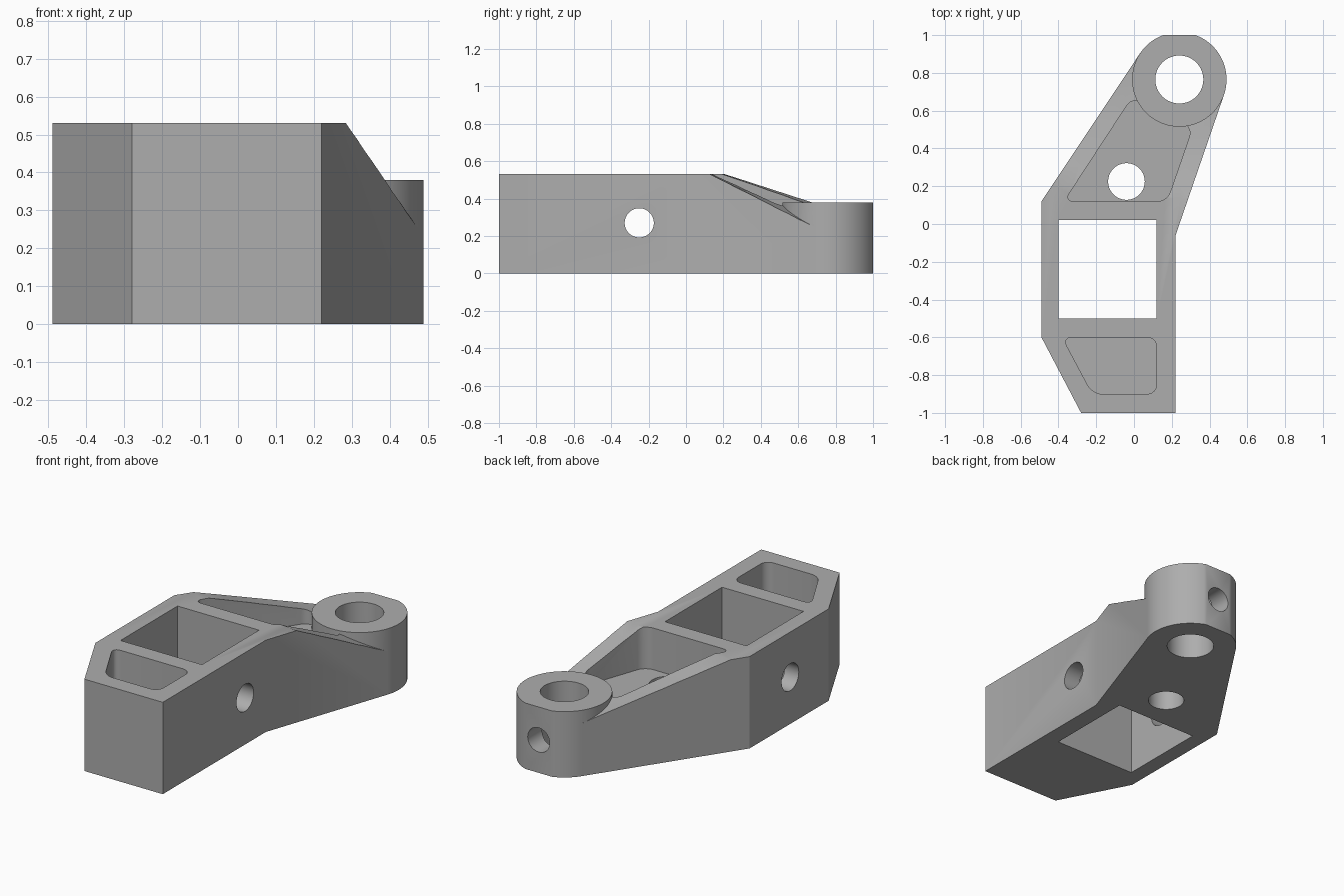
import bpy, bmesh, math
from mathutils import Vector, Matrix

if "Cube" in bpy.data.objects:
    bpy.data.objects.remove(bpy.data.objects["Cube"])

grey = bpy.data.materials.new("plain grey")
grey.use_nodes = True
COLOUR = (0.42, 0.42, 0.42, 1)
grey.diffuse_color = COLOUR
grey.node_tree.nodes["Principled BSDF"].inputs["Base Color"].default_value = COLOUR

TOP, BOSS_TOP, FLOOR = 0.53, 0.38, 0.29
BOSS, RADIUS = Vector((0.24, 0.765)), 0.25


def finish(name, bm):
    bmesh.ops.recalc_face_normals(bm, faces=bm.faces)
    mesh = bpy.data.meshes.new(name)
    bm.to_mesh(mesh)
    bm.free()
    mesh.materials.append(grey)
    obj = bpy.data.objects.new(name, mesh)
    bpy.context.collection.objects.link(obj)
    return obj


def prism(name, outline, z0, z1, rounding=0):
    bm = bmesh.new()
    face = bm.faces.new([bm.verts.new((x, y, z0)) for x, y in outline])
    up = bmesh.ops.extrude_face_region(bm, geom=[face])["geom"]
    bmesh.ops.translate(bm, verts=[v for v in up if isinstance(v, bmesh.types.BMVert)],
                        vec=(0, 0, z1 - z0))
    if rounding:
        sides = [e for e in bm.edges if abs(e.verts[0].co.z - e.verts[1].co.z) > 0.01]
        bmesh.ops.bevel(bm, geom=sides, offset=rounding, segments=6,
                        profile=0.5, affect='EDGES')
    return finish(name, bm)


def rod(name, centre, radius, length, axis='Z', sides=64):
    bm = bmesh.new()
    turn = Matrix() if axis == 'Z' else Matrix.Rotation(math.pi / 2, 4, {'X': 'Y', 'Y': 'X'}[axis])
    bmesh.ops.create_cone(bm, cap_ends=True, segments=sides, radius1=radius, radius2=radius,
                          depth=length, matrix=Matrix.Translation(centre) @ turn)
    return finish(name, bm)


def combine(target, other, operation='DIFFERENCE'):
    mod = target.modifiers.new(operation, 'BOOLEAN')
    mod.operation, mod.object, mod.solver = operation, other, 'EXACT'
    bpy.context.view_layer.objects.active = target
    bpy.ops.object.modifier_apply(modifier=mod.name)
    bpy.data.objects.remove(other)


def tangent(corner, side):
    # Point where a line from the corner touches the boss
    to_boss = BOSS - Vector(corner)
    angle = math.atan2(to_boss.y, to_boss.x) + side * (math.pi / 2 + math.asin(RADIUS / to_boss.length))
    angle -= side * 2 * math.asin(RADIUS / to_boss.length) * (side < 0 or side > 0)
    angle += side * 2 * math.asin(RADIUS / to_boss.length)
    return BOSS + RADIUS * Vector((math.cos(angle), math.sin(angle)))


# Arm body
left_corner, right_corner = (-0.49, 0.12), (0.22, -0.06)
left_end, right_end = tangent(left_corner, 1), tangent(right_corner, -1)
body = prism("bracket_arm", [(-0.28, -1), (0.22, -1), right_corner, right_end,
                             left_end, left_corner, (-0.49, -0.6)], 0, TOP)

# Gently twisted slope running down to the boss
left_a, left_b = Vector((-0.43, 0.21, TOP)), Vector((*left_end, 0.305))
right_a, right_b = Vector((0.285, 0.13, TOP)), Vector((*right_end, 0.25))
bm = bmesh.new()
bmesh.ops.create_grid(bm, x_segments=8, y_segments=8, size=1)
for v in bm.verts:
    across, along = 0.5 + 0.8 * v.co.x, 0.75 + 0.8 * v.co.y
    v.co = left_a.lerp(left_b, along).lerp(right_a.lerp(right_b, along), across)
up = bmesh.ops.extrude_face_region(bm, geom=bm.faces[:])["geom"]
for v in up:
    if isinstance(v, bmesh.types.BMVert):
        v.co.z = 1
combine(body, finish("slope_cutter", bm))

# Rounded pockets
combine(body, prism("rear_pocket", [(-0.37, 0.12), (0.175, 0.12), (0.31, 0.51), (-0.01, 0.67)],
                    FLOOR, 1, 0.05))
combine(body, prism("front_pocket", [(-0.22, -0.9), (0.12, -0.9), (0.12, -0.6), (-0.38, -0.6)],
                    FLOOR, 1, 0.05))

# Round boss with a flat at the back
boss = rod("boss", (*BOSS, BOSS_TOP / 2), RADIUS, BOSS_TOP, sides=96)
combine(boss, prism("flat_cutter", [(-1, 1), (1, 1), (1, 2), (-1, 2)], -1, 1))
combine(body, boss, 'UNION')

# Square opening and round holes
combine(body, prism("square_opening", [(-0.4, -0.5), (0.12, -0.5), (0.12, 0.02), (-0.4, 0.02)], -1, 1))
combine(body, rod("bore", (*BOSS, 0), 0.127, 3))
combine(body, rod("floor_hole", (-0.04, 0.225, 0), 0.097, 3))
combine(body, rod("cross_hole", (0, -0.25, 0.27), 0.078, 3, 'X'))
combine(body, rod("back_hole", (BOSS.x, 1, 0.19), 0.07, 0.4, 'Y'))

# Smooth curved walls, sharp edges
bpy.ops.object.select_all(action='DESELECT')
body.select_set(True)
bpy.context.view_layer.objects.active = body
bpy.ops.object.shade_smooth_by_angle(angle=math.radians(25))
